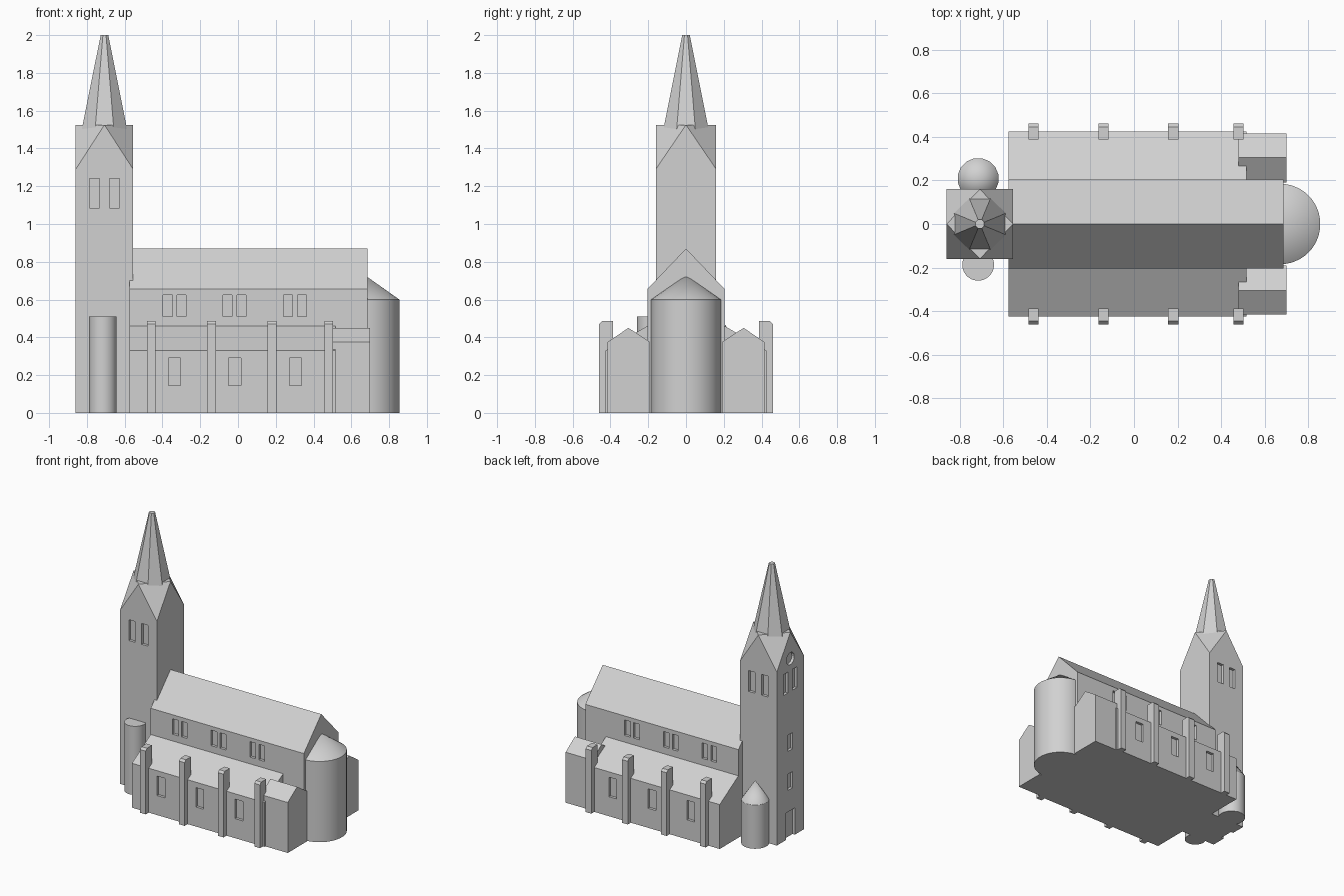
import bpy, bmesh, math
from mathutils import Matrix, Vector

if "Cube" in bpy.data.objects:
    bpy.data.objects.remove(bpy.data.objects["Cube"])

stone = bpy.data.materials.new("grey stone")
stone.diffuse_color = (0.64, 0.64, 0.64, 1)
stone.use_nodes = True
stone.node_tree.nodes["Principled BSDF"].inputs["Base Color"].default_value = stone.diffuse_color


def finish(name, bm, smooth=False):
    bmesh.ops.recalc_face_normals(bm, faces=bm.faces)
    mesh = bpy.data.meshes.new(name)
    bm.to_mesh(mesh)
    bm.free()
    mesh.materials.append(stone)
    ob = bpy.data.objects.new(name, mesh)
    bpy.context.collection.objects.link(ob)
    if smooth:
        bpy.ops.object.select_all(action='DESELECT')
        ob.select_set(True)
        bpy.context.view_layer.objects.active = ob
        bpy.ops.object.shade_smooth_by_angle()
    return ob


def prism(name, profile, x0, x1, side=1):
    """Extrude a (y, z) profile along x; side = -1 mirrors it to the front."""
    bm = bmesh.new()
    face = bm.faces.new([bm.verts.new((x0, y * side, z)) for y, z in profile])
    ext = bmesh.ops.extrude_face_region(bm, geom=[face])
    verts = [g for g in ext["geom"] if isinstance(g, bmesh.types.BMVert)]
    bmesh.ops.translate(bm, verts=verts, vec=(x1 - x0, 0, 0))
    return finish(name, bm)


def round_part(name, x, y, r0, r1, z0, z1, sides, smooth=True):
    bm = bmesh.new()
    place = Matrix.Translation((x, y, (z0 + z1) / 2)) @ Matrix.Rotation(math.pi / sides, 4, 'Z')
    bmesh.ops.create_cone(bm, cap_ends=True, segments=sides, radius1=r0, radius2=r1,
                          depth=z1 - z0, matrix=place)
    return finish(name, bm, smooth)


def add_box(bm, x0, x1, y0, y1, z0, z1):
    m = Matrix.Translation(((x0 + x1) / 2, (y0 + y1) / 2, (z0 + z1) / 2))
    bmesh.ops.create_cube(bm, size=1, matrix=m @ Matrix.Diagonal((x1 - x0, abs(y1 - y0), z1 - z0, 1)))


def carve(ob, bm):
    """Cut the shapes in bm out of ob."""
    cutter = finish("window_cutter", bm)
    cutter.hide_render = True
    mod = ob.modifiers.new("openings", 'BOOLEAN')
    mod.operation = 'DIFFERENCE'
    mod.solver = 'EXACT'
    mod.object = cutter
    bpy.context.view_layer.objects.active = ob
    bpy.ops.object.modifier_apply(modifier=mod.name)
    bpy.data.objects.remove(cutter)


DEPTH = 0.02

# Tower: square shaft whose corners are cut off into four gables
TX, HX, HY = -0.707, 0.152, 0.16
bm = bmesh.new()
for sx in (-1, 1):
    for sy in (-1, 1):
        for z in (0, 1.29):
            bm.verts.new((TX + sx * HX, sy * HY, z))
    bm.verts.new((TX + sx * HX, 0, 1.525))
    bm.verts.new((TX, sx * HY, 1.525))
bmesh.ops.convex_hull(bm, input=bm.verts)
bmesh.ops.dissolve_limit(bm, angle_limit=0.01, verts=bm.verts, edges=bm.edges)
tower = finish("tower", bm)

# Belfry windows, west windows, door and round window
bm = bmesh.new()
WX = TX - HX
for c in (-0.053, 0.053):
    for s in (-1, 1):
        add_box(bm, TX + c - 0.026, TX + c + 0.026, s * (HY - DEPTH), s * (HY + 0.05), 1.085, 1.24)
    add_box(bm, WX - 0.05, WX + DEPTH, c - 0.026, c + 0.026, 1.085, 1.24)
for w, z0, z1 in ((0.027, 0.65, 0.77), (0.027, 0.36, 0.48), (0.052, -0.05, 0.2)):
    add_box(bm, WX - 0.05, WX + DEPTH, -w, w, z0, z1)
bmesh.ops.create_cone(bm, cap_ends=True, segments=20, radius1=0.045, radius2=0.045, depth=2 * DEPTH,
                      matrix=Matrix.Translation((WX, 0, 1.33)) @ Matrix.Rotation(math.pi / 2, 4, 'Y'))
carve(tower, bm)

# Eight-sided spire
k = 1 / math.cos(math.pi / 8)
round_part("spire", TX, 0, 0.124 * k, 0.02 * k, 1.48, 2.0, 8, smooth=False)

# Stair turrets beside the tower
round_part("front_turret", -0.715, -0.187, 0.073, 0.073, 0, 0.51, 32)
round_part("back_turret", -0.715, 0.208, 0.095, 0.095, 0, 0.325, 16)
round_part("back_turret_roof", -0.715, 0.208, 0.095, 0, 0.325, 0.465, 16)

# Nave with paired upper windows
nave = prism("nave", [(-0.205, 0), (0.205, 0), (0.205, 0.655), (0, 0.87), (-0.205, 0.655)],
             -0.575, 0.685)
bm = bmesh.new()
for c in (-0.335, -0.018, 0.302):
    for d in (-0.037, 0.037):
        for s in (-1, 1):
            add_box(bm, c + d - 0.024, c + d + 0.024, s * (0.205 - DEPTH), s * 0.25, 0.51, 0.625)
carve(nave, bm)

# Apse
round_part("apse", 0.67, 0, 0.185, 0.185, 0, 0.6, 32)
round_part("apse_roof", 0.67, 0, 0.185, 0, 0.6, 0.73, 32)

for side, label in ((-1, "front"), (1, "back")):
    # Side aisle with lean-to roof and windows
    aisle = prism(label + "_aisle", [(0.15, 0), (0.425, 0), (0.425, 0.33), (0.205, 0.46), (0.15, 0.46)],
                  -0.575, 0.515, side)
    bm = bmesh.new()
    for c in (-0.337, -0.017, 0.305):
        add_box(bm, c - 0.032, c + 0.032, side * (0.425 - DEPTH), side * 0.5, 0.145, 0.29)
    carve(aisle, bm)

    # Gabled chapel at the east end
    prism(label + "_chapel", [(0.19, 0), (0.415, 0), (0.415, 0.375), (0.305, 0.45), (0.19, 0.375)],
          0.48, 0.70, side)

    # Buttresses with bevelled caps
    for x in (-0.46, -0.14, 0.18, 0.48):
        prism(label + "_buttress", [(0.387, 0), (0.46, 0), (0.46, 0.47), (0.445, 0.486), (0.387, 0.486)],
              x - 0.023, x + 0.023, side)
